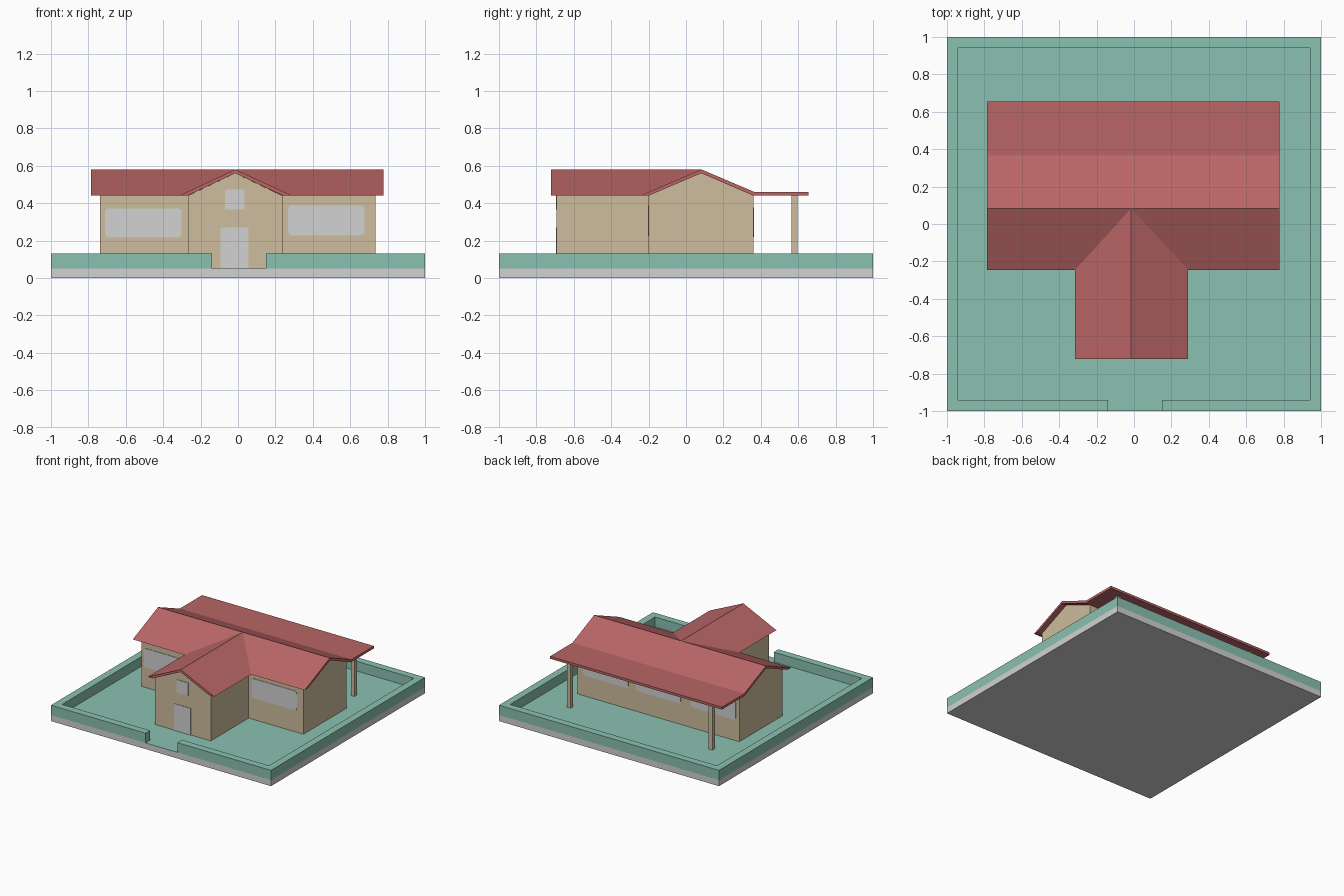
import bpy, bmesh, math

if "Cube" in bpy.data.objects:
    bpy.data.objects.remove(bpy.data.objects["Cube"])


def material(name, rgb):
    m = bpy.data.materials.new(name)
    lin = [((c / 255 + 0.055) / 1.055) ** 2.4 for c in rgb]
    m.diffuse_color = (*lin, 1)
    m.use_nodes = True
    m.node_tree.nodes["Principled BSDF"].inputs["Base Color"].default_value = m.diffuse_color
    return m


GREY = material("light grey", (210, 210, 210))
GREEN = material("sage green", (138, 193, 176))
TAN = material("tan wall", (205, 189, 157))
RED = material("roof red", (186, 102, 102))

# where the two profile coordinates and the extrusion depth go
AXES = {
    "x": lambda a, b, d: (d, a, b),
    "y": lambda a, b, d: (a, d, b),
    "z": lambda a, b, d: (a, b, d),
}


def prism(name, pts, axis, lo, hi, *mats):
    """Extrude a closed profile along an axis; hi may be a function of (a, b)."""
    end = hi if callable(hi) else (lambda a, b: hi)
    place = AXES[axis]
    bm = bmesh.new()
    v0 = [bm.verts.new(place(a, b, lo)) for a, b in pts]
    v1 = [bm.verts.new(place(a, b, end(a, b))) for a, b in pts]
    n = len(pts)
    bm.faces.new(v0)
    bm.faces.new(v1[::-1])
    for i in range(n):
        j = (i + 1) % n
        bm.faces.new((v0[i], v1[i], v1[j], v0[j]))
    bmesh.ops.recalc_face_normals(bm, faces=bm.faces)
    me = bpy.data.meshes.new(name)
    bm.to_mesh(me)
    bm.free()
    for m in mats:
        me.materials.append(m)
    ob = bpy.data.objects.new(name, me)
    bpy.context.collection.objects.link(ob)
    return ob


def rect(x0, y0, x1, y1, r=0.0):
    """Rectangle outline with optional rounded corners."""
    if r == 0:
        return [(x0, y0), (x1, y0), (x1, y1), (x0, y1)]
    out = []
    corners = [(x1 - r, y1 - r), (x0 + r, y1 - r), (x0 + r, y0 + r), (x1 - r, y0 + r)]
    for k, (cx, cy) in enumerate(corners):
        for s in range(6):
            t = math.pi / 2 * (k + s / 5)
            out.append((cx + r * math.cos(t), cy + r * math.sin(t)))
    return out


# base slab with green lawn on top
slab = prism("base_slab", rect(-1, -1, 1, 1), "z", 0, 0.05, GREY, GREEN)
for p in slab.data.polygons:
    p.material_index = int(p.normal.z > 0.5)

# boundary wall, open at the front gate
prism("boundary_wall",
      [(-0.14, -1), (-1, -1), (-1, 1), (1, 1), (1, -1), (0.15, -1),
       (0.15, -0.94), (0.94, -0.94), (0.94, 0.94), (-0.94, 0.94),
       (-0.94, -0.94), (-0.14, -0.94)], "z", 0.05, 0.13, GREEN)

# house body and front wing, both gabled
prism("house_body", [(-0.2, 0.05), (0.36, 0.05), (0.36, 0.44), (0.082, 0.56), (-0.2, 0.44)],
      "x", -0.737, 0.735, TAN)
prism("front_wing", [(-0.268, 0.05), (0.237, 0.05), (0.237, 0.44), (-0.015, 0.56), (-0.268, 0.44)],
      "y", -0.692, -0.195, TAN)

# main roof with flat porch cover at the back
prism("main_roof",
      [(-0.245, 0.44), (0.083, 0.58), (0.365, 0.46), (0.655, 0.46),
       (0.655, 0.44), (0.36, 0.44), (0.082, 0.56), (-0.2, 0.44)],
      "x", -0.785, 0.777, RED)

# wing roof, ending along the valley with the main roof
prism("wing_roof",
      [(-0.315, 0.44), (-0.015, 0.58), (0.29, 0.44), (0.24, 0.44), (-0.015, 0.56), (-0.27, 0.44)],
      "y", -0.723, lambda a, b: 0.083 - (0.58 - b) * 0.328 / 0.14, RED)

# porch posts
for side, x in (("left", -0.64), ("right", 0.648)):
    prism(f"porch_post_{side}", rect(x - 0.017, 0.563, x + 0.017, 0.597),
          "z", 0.05, 0.445, TAN)

# front windows and door
T = 0.004
prism("front_window_left", rect(-0.712, 0.217, -0.302, 0.372, 0.022), "y", -0.2 - T, -0.2, GREY)
prism("front_window_right", rect(0.267, 0.228, 0.677, 0.387, 0.022), "y", -0.2 - T, -0.2, GREY)
prism("door", rect(-0.093, 0.05, 0.057, 0.27), "y", -0.692 - T, -0.692, GREY)
prism("gable_window", rect(-0.07, 0.367, 0.035, 0.473), "y", -0.692 - T, -0.692, GREY)

# back windows
for i, x in enumerate((-0.502, 0.0, 0.477)):
    prism(f"back_window_{i + 1}", rect(x - 0.205, 0.22, x + 0.205, 0.377, 0.022),
          "y", 0.36, 0.36 + T, GREY)
